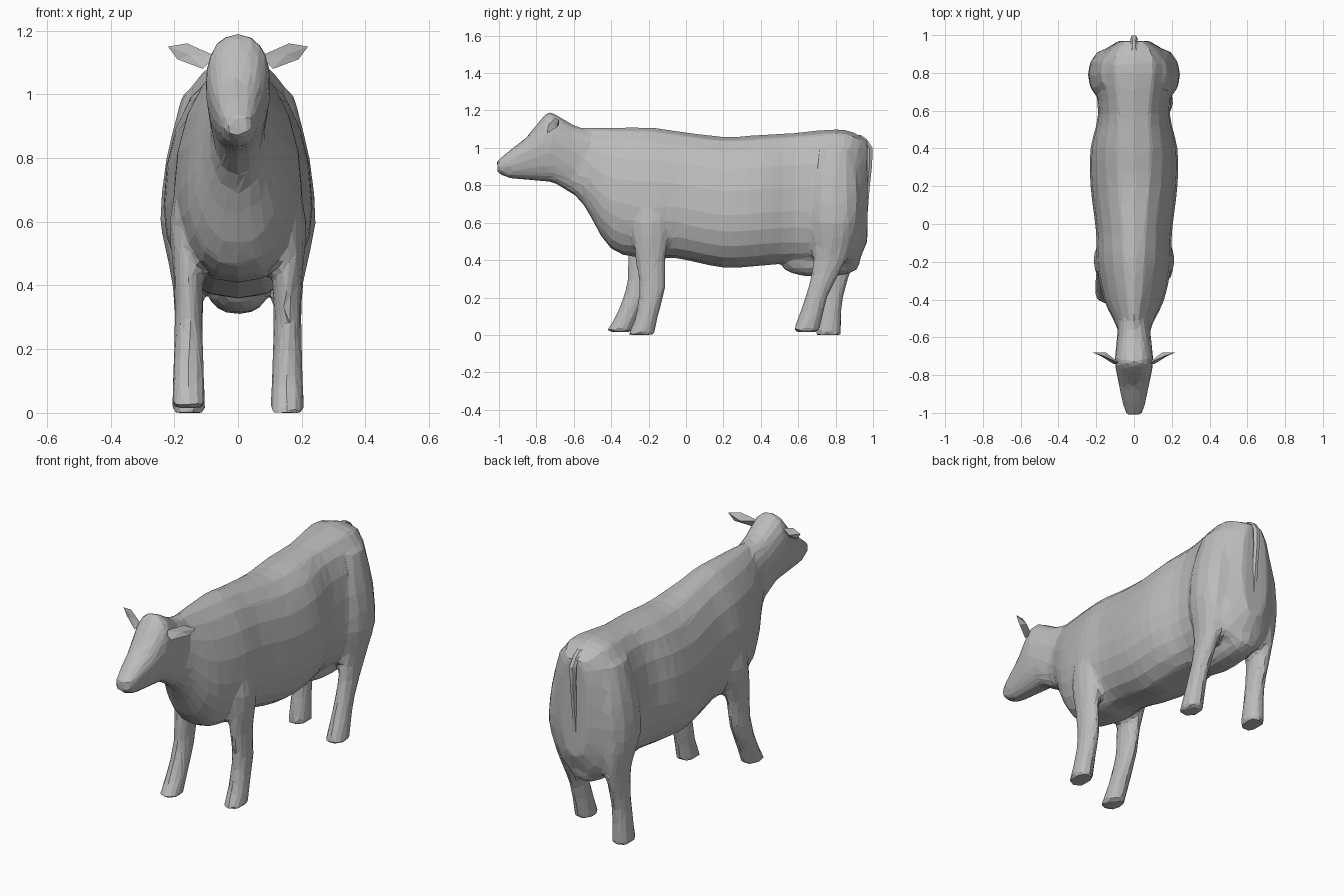
import bpy
import bmesh
from math import cos, sin, pi, copysign
from mathutils import Vector

if "Cube" in bpy.data.objects:
    bpy.data.objects.remove(bpy.data.objects["Cube"], do_unlink=True)

hide = bpy.data.materials.new("grey_hide")
hide.use_nodes = True
hide.diffuse_color = (0.5, 0.5, 0.5, 1)
shader = next(node for node in hide.node_tree.nodes if node.type == 'BSDF_PRINCIPLED')
shader.inputs["Base Color"].default_value = hide.diffuse_color


def power(value, exponent):
    return copysign(abs(value) ** exponent, value)


def spline(keys, steps=3):
    """Smooth curve through a few key rows of any length."""
    keys = [Vector(key) for key in keys]
    padded = [keys[0]] + keys + [keys[-1]]
    rows = []
    for before, start, end, after in zip(padded, padded[1:], padded[2:], padded[3:]):
        leave, arrive = (end - before) / 2, (after - start) / 2
        for step in range(steps):
            t = step / steps
            ease = t * t * (3 - 2 * t)
            bend = leave * (t * (1 - t) ** 2) - arrive * (t * t * (1 - t))
            rows.append(start.lerp(end, ease) + bend)
    return rows + [keys[-1]]


def upright_ring(y, low, high, width, waist, squareness, sides=20):
    """Cross-section of the torso, widest at the waist fraction of its height."""
    middle = low + waist * (high - low)
    ring = []
    for side in range(sides):
        across, up = cos(2 * pi * side / sides), sin(2 * pi * side / sides)
        reach = high - middle if up > 0 else middle - low
        exponent = squareness if up > 0 else 0.8
        ring.append((width * power(across, exponent), y, middle + reach * up))
    return ring


def level_ring(x, y, z, radius_x, radius_y, sides):
    """Level oval section of a limb or tail."""
    angles = [2 * pi * side / sides for side in range(sides)]
    return [(x + radius_x * cos(a), y + radius_y * sin(a), z) for a in angles]


def loft(bm, rings):
    """Skin a list of rings and cap both ends."""
    loops = [[bm.verts.new(point) for point in ring] for ring in rings]
    for lower, upper in zip(loops, loops[1:]):
        for i in range(len(lower)):
            bm.faces.new((lower[i - 1], lower[i], upper[i], upper[i - 1]))
    bm.faces.new(loops[0])
    bm.faces.new(loops[-1])


def make(name, bm):
    bmesh.ops.recalc_face_normals(bm, faces=bm.faces)
    mesh = bpy.data.meshes.new(name)
    bm.to_mesh(mesh)
    bm.free()
    mesh.materials.append(hide)
    part = bpy.data.objects.new(name, mesh)
    bpy.context.collection.objects.link(part)
    return part


body = bmesh.new()

# Head: y, low, high, half width
head = [(-1.01, .87, .93, .04), (-.95, .84, .98, .06), (-.85, .83, 1.06, .08),
        (-.75, .82, 1.18, .1), (-.7, .81, 1.18, .1), (-.6, .75, 1.12, .09),
        (-.5, .7, 1.09, .08)]
loft(body, [upright_ring(*row, waist=0.6, squareness=0.8) for row in spline(head)])

# Neck, barrel and rump: the back grows squarer towards the hips
trunk = [(-.66, .8, 1.14, .08), (-.55, .7, 1.11, .09), (-.4, .46, 1.11, .16),
         (-.2, .41, 1.11, .2), (-.05, .41, 1.09, .2), (.2, .36, 1.06, .23),
         (.4, .37, 1.07, .23), (.58, .38, 1.08, .19), (.8, .36, 1.1, .21),
         (.9, .36, 1.08, .18), (.97, .5, 1.04, .08)]
loft(body, [upright_ring(*row, waist=0.4, squareness=1 - row[0] / 2)
            for row in spline(trunk)])

# Udder between the hind legs
swell = [(cos(pi * i / 8), 0.1 * power(sin(pi * (i + 0.3) / 8.6), 0.5)) for i in range(9)]
loft(body, [upright_ring(0.72 - 0.21 * along, 0.43 - 1.2 * width, 0.5, width,
                         waist=0.5, squareness=0.8) for along, width in swell])

# Legs: height, centre y, radius across, radius along
front_leg = [(.85, -.2, .04, .06), (.6, -.19, .06, .1), (.4, -.19, .045, .08),
             (.25, -.18, .045, .07), (.1, -.21, .05, .06), (0, -.24, .055, .07)]
hind_leg = [(1, .8, .06, .1), (.8, .79, .09, .14), (.6, .79, .09, .13),
            (.4, .77, .05, .09), (.2, .7, .045, .06), (0, .64, .055, .07)]


def add_leg(keys, side, swing, lift):
    """Swing and lift move the foot, fading out towards the shoulder or hip."""
    rings = []
    for z, y, across, along in spline(keys):
        fade = max(0, 1 - z / 0.6)
        x = side * (0.155 - 0.1 * max(0, z - 0.6))
        rings.append(level_ring(x, y + swing * fade, z + lift * fade, across, along, 12))
    loft(body, rings)


add_leg(front_leg, side=1, swing=0, lift=0)
add_leg(front_leg, side=-1, swing=-0.12, lift=0.015)
add_leg(hind_leg, side=1, swing=0, lift=0.015)
add_leg(hind_leg, side=-1, swing=0.12, lift=0)

# Fuse the masses into one skin, then break it into irregular flat facets
cow = make("cow_body", body)
fuse = cow.modifiers.new("fuse", 'REMESH')
fuse.mode = 'VOXEL'
fuse.voxel_size = 0.014
soften = cow.modifiers.new("soften", 'SMOOTH')
soften.iterations = 4
facet = cow.modifiers.new("facet", 'DECIMATE')
facet.ratio = 0.045

# Ears: a leaf outline with a cupped front and a rounded back
outline = [(.07, -.74, 1.12), (.16, -.7, 1.16), (.22, -.68, 1.15),
           (.19, -.69, 1.11), (.11, -.74, 1.08)]
centre = sum((Vector(point) for point in outline), Vector()) / len(outline)
for side, name in ((1, "left_ear"), (-1, "right_ear")):
    bm = bmesh.new()
    rim = [bm.verts.new((side * x, y, z)) for x, y, z in outline]
    cup = bm.verts.new((side * centre.x, centre.y, centre.z))
    back = bm.verts.new((side * centre.x, centre.y + 0.03, centre.z))
    for i in range(len(rim)):
        bm.faces.new((rim[i - 1], rim[i], cup))
        bm.faces.new((rim[i], rim[i - 1], back))
    make(name, bm)

# Tail hanging down the rump to a thicker tuft: height, y, radius
tail = [(1.07, .92, .015), (1, .98, .02), (.8, .97, .015), (.6, .95, .02),
        (.52, .95, .02), (.46, .94, .01)]
bm = bmesh.new()
loft(bm, [level_ring(0, y, z, radius, radius, 6) for z, y, radius in spline(tail, steps=2)])
make("tail", bm)
